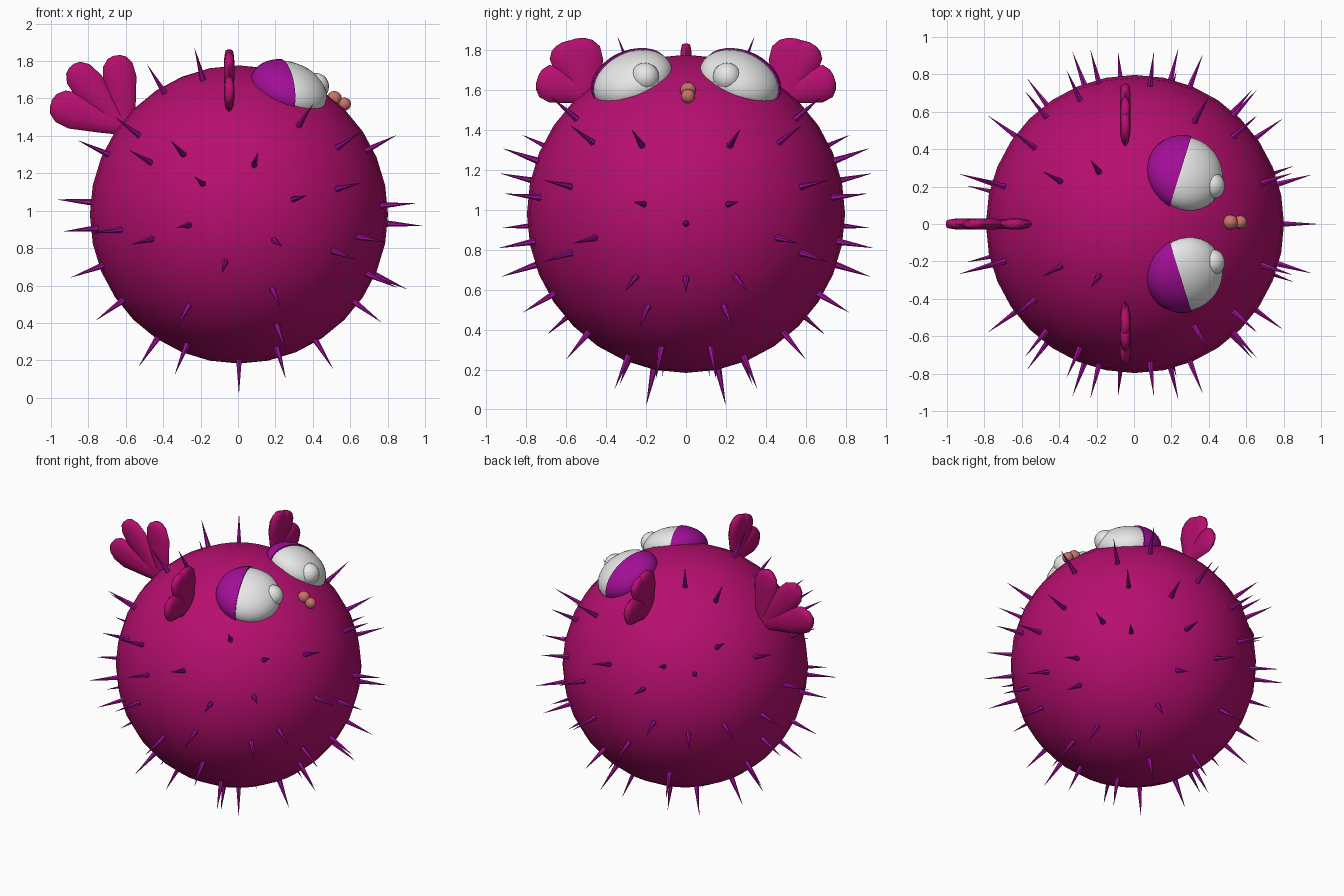
import bpy, bmesh, math
from mathutils import Vector, Matrix

if "Cube" in bpy.data.objects:
    bpy.data.objects.remove(bpy.data.objects["Cube"])

CENTRE = Vector((0.005, 0, 0.98))
RADIUS = 0.797


def material(name, rgb):
    m = bpy.data.materials.new(name)
    m.diffuse_color = (*rgb, 1)
    m.use_nodes = True
    m.node_tree.nodes["Principled BSDF"].inputs["Base Color"].default_value = m.diffuse_color
    return m


MAGENTA = material("magenta skin", (0.47, 0.0045, 0.16))
PURPLE = material("purple", (0.36, 0.0045, 0.31))
WHITE = material("eye white", (0.8, 0.8, 0.8))
SALMON = material("salmon", (0.6, 0.17, 0.14))


def finish(name, bm, mat, smooth=True):
    bmesh.ops.recalc_face_normals(bm, faces=bm.faces)
    mesh = bpy.data.meshes.new(name)
    bm.to_mesh(mesh)
    bm.free()
    mesh.materials.append(mat)
    ob = bpy.data.objects.new(name, mesh)
    bpy.context.collection.objects.link(ob)
    if smooth:
        mesh.polygons.foreach_set("use_smooth", [True] * len(mesh.polygons))
        bpy.context.view_layer.objects.active = ob
        ob.select_set(True)
        bpy.ops.object.shade_smooth_by_angle(angle=math.radians(50))
        ob.select_set(False)
    return ob


def ball(centre, size, axis=(0, 0, 1), seg=32):
    """Ellipsoid whose local z points along axis."""
    bm = bmesh.new()
    rot = Vector(axis).to_track_quat('Z', 'Y').to_matrix().to_4x4()
    m = Matrix.Translation(centre) @ rot @ Matrix.Diagonal((*size, 1))
    bmesh.ops.create_uvsphere(bm, u_segments=seg, v_segments=seg // 2, radius=1, matrix=m)
    return bm


def petal(bm, root, tip, side_normal, width, thick):
    """Rounded tapering lobe lofted from root to tip, flattened along side_normal."""
    root, tip, n = Vector(root), Vector(tip), Vector(side_normal)
    across = (tip - root).normalized().cross(n)
    rings = []
    for t, w in ((0, .4), (.35, .72), (.7, 1), (.88, .88), (.97, .55), (1, .2)):
        c = root.lerp(tip, t)
        ring = []
        for k in range(10):
            a = 2 * math.pi * k / 10
            ring.append(bm.verts.new(c + across * math.cos(a) * width * w
                                     + n * math.sin(a) * thick * (0.45 + 0.55 * w)))
        rings.append(ring)
    for r0, r1 in zip(rings, rings[1:]):
        for k in range(10):
            bm.faces.new((r0[k], r0[k - 1], r1[k - 1], r1[k]))
    bm.faces.new(rings[0])
    bm.faces.new(rings[-1])


# Round body
finish("body", ball(CENTRE, (RADIUS,) * 3), MAGENTA)

# Tail fan of three lobes
bm = bmesh.new()
petal(bm, (-.58, 0, 1.44), (-1.0, 0, 1.575), (0, 1, 0), .10, .032)
petal(bm, (-.59, 0, 1.42), (-.89, 0, 1.775), (0, 1, 0), .09, .032)
petal(bm, (-.59, 0, 1.42), (-.65, 0, 1.83), (0, 1, 0), .09, .032)
finish("tail_fin", bm, MAGENTA)

for s, side in ((1, "left"), (-1, "right")):
    # Side fin
    bm = bmesh.new()
    x = -.047
    petal(bm, (x, s * .51, 1.48), (x, s * .53, 1.86), (1, 0, 0), .11, .03)
    petal(bm, (x, s * .47, 1.56), (x, s * .635, 1.83), (1, 0, 0), .09, .03)
    petal(bm, (x, s * .46, 1.57), (x, s * .745, 1.655), (1, 0, 0), .095, .03)
    finish(side + "_side_fin", bm, MAGENTA)

    # Eyeball, with a raised pupil
    c = Vector((.275, s * .268, 1.65))
    axis = (.344, s * .34, .87)
    finish(side + "_eyeball", ball(c, (.208, .208, .132), axis), WHITE)
    finish(side + "_pupil", ball((.415, s * .205, 1.665), (.072,) * 3, seg=20), WHITE)

    # Eyelid: slightly larger shell cut to cover the rear half of the eye
    bm = ball(c, (.216, .216, .14), axis)
    cut = bmesh.ops.bisect_plane(bm, geom=bm.verts[:] + bm.edges[:] + bm.faces[:],
                                 plane_co=(.245, s * .27, 1.65),
                                 plane_no=(1, -s * .31, 0), clear_outer=True)
    rim = [e for e in cut["geom_cut"] if isinstance(e, bmesh.types.BMEdge)]
    bmesh.ops.edgeloop_fill(bm, edges=rim)
    finish(side + "_eyelid", bm, PURPLE)

# Lips
finish("upper_lip", ball((.515, .01, 1.6), (.04,) * 3, seg=16), SALMON)
finish("lower_lip", ball((.568, .01, 1.57), (.036,) * 3, seg=16), SALMON)

# Spine directions on one half, mirrored to the other
SPINES = [
    (.97, 0, -.06), (.9, 0, -.4), (-.97, 0, .08),
    (.95, .265, .06), (.835, .27, .42), (.82, .3, -.38),
    (.8, .57, -.15), (.655, .72, .17), (.62, .71, -.24), (.62, .55, .42),
    (.39, .67, .58), (.36, .9, .1), (.1, .91, .325), (.23, .93, -.17),
    (.22, .81, -.49), (.25, .6, -.73), (.74, .23, -.56), (.5, .15, -.82),
    (.245, .35, -.86), (0, .2, -.965), (-.34, .33, -.85), (-.54, .12, -.82),
    (-.77, .24, -.57), (-.33, .69, -.6), (-.09, .91, -.31), (-.33, .91, -.07),
    (-.235, .92, .2), (-.36, .81, .39), (-.58, .7, .34), (-.57, .77, -.16),
    (-.78, .575, -.1), (-.93, .265, -.09), (-.88, .2, -.33), (-.87, .25, .4),
    (-.66, .5, .52), (-.49, .28, .8), (-.235, .34, .88),
]
bm = bmesh.new()
for x, y, z in SPINES:
    for s in ((1, -1) if y else (1,)):
        d = Vector((x, y * s, z)).normalized()
        m = (Matrix.Translation(CENTRE + d * 0.875)
             @ d.to_track_quat('Z', 'Y').to_matrix().to_4x4())
        bmesh.ops.create_cone(bm, segments=6, radius1=.019, radius2=0.0005,
                              depth=.21, cap_ends=True, matrix=m)
finish("spines", bm, PURPLE, smooth=False)
